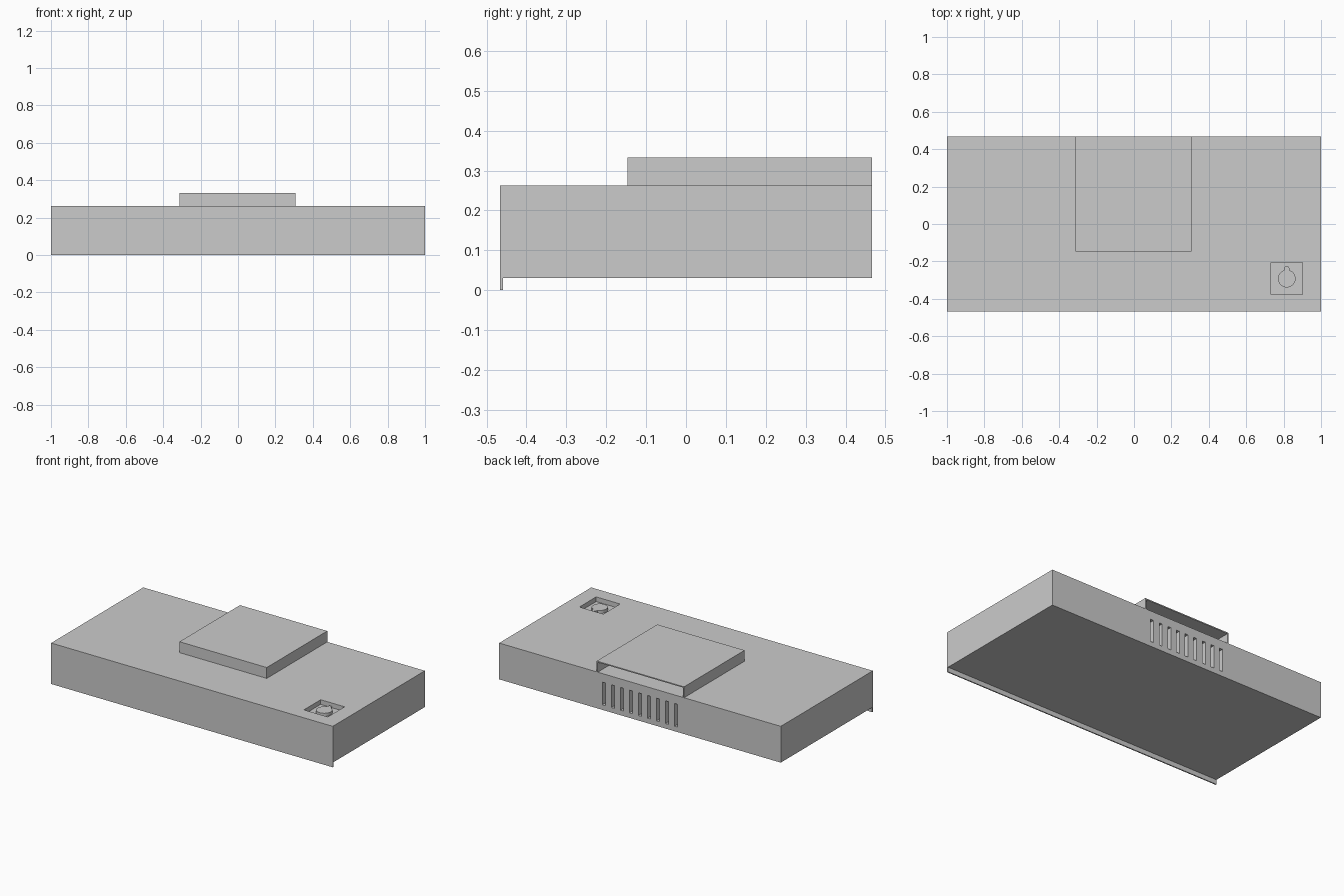
import bpy, bmesh, math

if "Cube" in bpy.data.objects:
    bpy.data.objects.remove(bpy.data.objects["Cube"])

Y = 0.467
Z0, Z1, Z2 = 0.03, 0.263, 0.333


def finish(name, bm):
    bmesh.ops.recalc_face_normals(bm, faces=bm.faces)
    me = bpy.data.meshes.new(name)
    bm.to_mesh(me)
    bm.free()
    ob = bpy.data.objects.new(name, me)
    bpy.context.collection.objects.link(ob)
    return ob


def add_prism(bm, pts, vec):
    """Extrude a closed 3D outline along a vector."""
    f = bm.faces.new([bm.verts.new(p) for p in pts])
    new = bmesh.ops.extrude_face_region(bm, geom=[f], use_keep_orig=True)
    bmesh.ops.translate(bm, vec=vec, verts=[v for v in new["geom"] if isinstance(v, bmesh.types.BMVert)])


def add_box(bm, x0, x1, y0, y1, z0, z1):
    add_prism(bm, [(x0, y0, z0), (x1, y0, z0), (x1, y1, z0), (x0, y1, z0)], (0, 0, z1 - z0))


# Main body: side profile with the thin front lip, swept across the width
bm = bmesh.new()
profile = [(-Y, 0), (-Y + 0.0075, 0), (-Y + 0.0075, Z0), (Y, Z0), (Y, Z1), (-Y, Z1)]
add_prism(bm, [(-1, y, z) for y, z in profile], (2, 0, 0))
body = finish("hood_body", bm)

# Cutter: nine rear vent slots and the square control recess
bm = bmesh.new()
for i in range(9):
    x = (i - 4) * 0.0642
    add_box(bm, x - 0.011, x + 0.011, Y - 0.05, Y + 0.05, 0.062, 0.208)
KX, KY, FLOOR = 0.817, -0.292, Z1 - 0.03
add_box(bm, KX - 0.085, KX + 0.085, KY - 0.085, KY + 0.085, FLOOR, Z1 + 0.05)
cutter = finish("recess_cutter", bm)
cutter.hide_render = True
cutter.hide_viewport = True
cut = body.modifiers.new("recesses", "BOOLEAN")
cut.operation = "DIFFERENCE"
cut.solver = "EXACT"
cut.object = cutter

# Duct cover: thin U-shaped shell open at the back, closed at the front
bm = bmesh.new()
x0, x1, y0, t = -0.313, 0.307, -0.147, 0.007
section = [(x0, Z1), (x0, Z2), (x1, Z2), (x1, Z1), (x1 - t, Z1), (x1 - t, Z2 - t), (x0 + t, Z2 - t), (x0 + t, Z1)]
add_prism(bm, [(x, y0 + t, z) for x, z in section], (0, Y - y0 - t, 0))
add_box(bm, x0, x1, y0, y0 + t, Z1, Z2)
finish("duct_cover", bm)

# Control knob: round disc with a small rounded pointer
bm = bmesh.new()
outline = []
for i in range(33):
    a = math.radians(108 + i * 324 / 32)
    outline.append((KX + 0.047 * math.cos(a), KY + 0.047 * math.sin(a), FLOOR))
for i in range(9):
    a = math.radians(i * 180 / 8)
    outline.append((KX + 0.0145 * math.cos(a), KY + 0.052 + 0.0145 * math.sin(a), FLOOR))
add_prism(bm, outline, (0, 0, 0.02))
finish("control_knob", bm)
